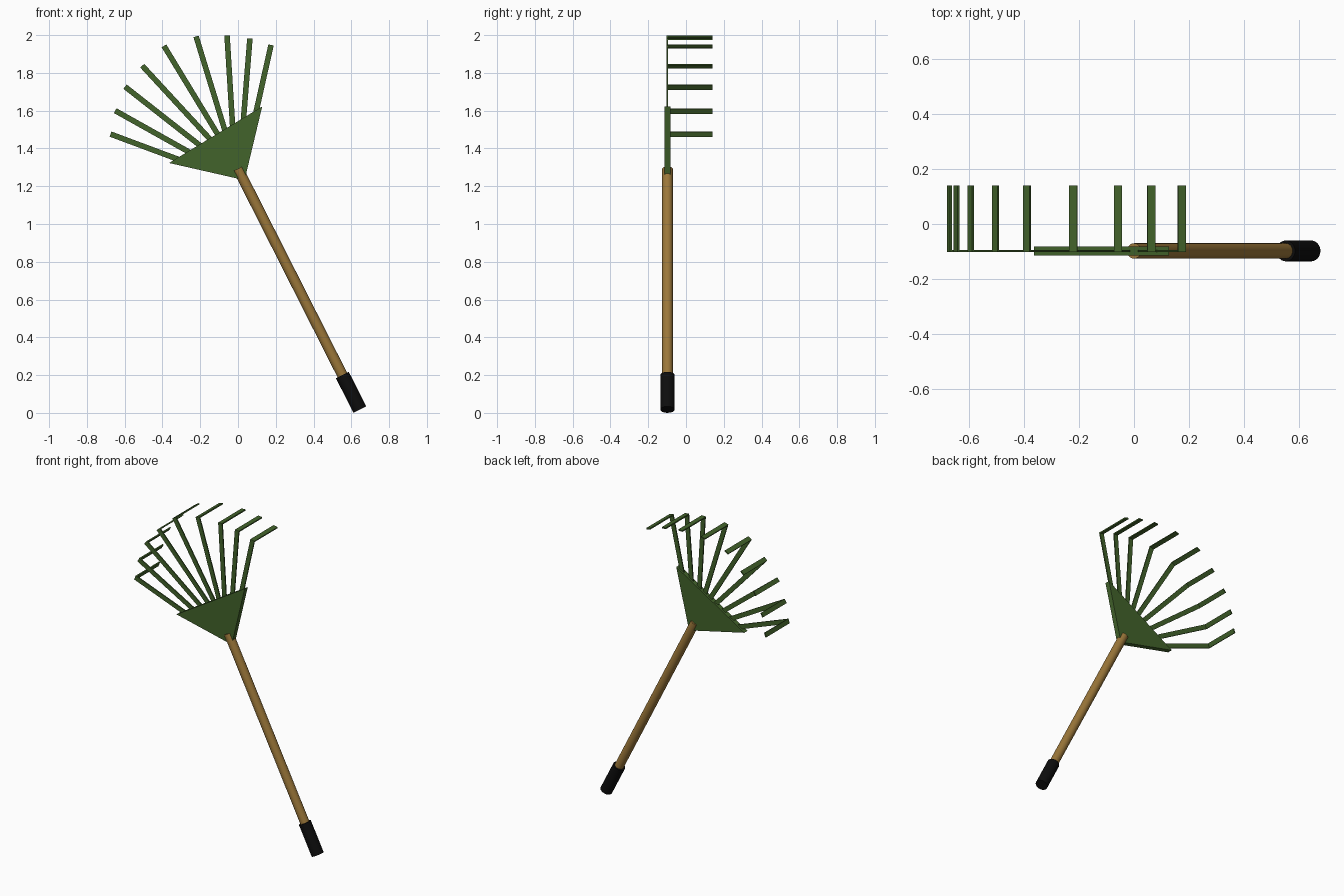
import bpy, bmesh
from mathutils import Vector

if "Cube" in bpy.data.objects:
    bpy.data.objects.remove(bpy.data.objects["Cube"])

Y = -0.098  # plane of the rake head and handle


def material(name, rgb):
    m = bpy.data.materials.new(name)
    m.diffuse_color = (*rgb, 1)
    m.use_nodes = True
    m.node_tree.nodes["Principled BSDF"].inputs["Base Color"].default_value = m.diffuse_color
    return m


GREEN = material("green", (0.055, 0.125, 0.024))
WOOD = material("wood", (0.33, 0.185, 0.042))
BLACK = material("black", (0.004, 0.004, 0.004))


def rod(name, a, b, radius, mat):
    d = b - a
    bpy.ops.mesh.primitive_cylinder_add(vertices=24, radius=radius, depth=d.length, location=(a + b) / 2)
    ob = bpy.context.object
    ob.name = name
    ob.rotation_euler = d.to_track_quat('Z', 'Y').to_euler()
    ob.data.materials.append(mat)
    bpy.ops.object.shade_smooth_by_angle()


def extruded(name, points, offset):
    """Flat polygon pushed along an offset vector."""
    bm = bmesh.new()
    face = bm.faces.new([bm.verts.new(p) for p in points])
    new = bmesh.ops.extrude_face_region(bm, geom=[face])["geom"]
    bmesh.ops.translate(bm, vec=offset, verts=[v for v in new if isinstance(v, bmesh.types.BMVert)])
    bmesh.ops.recalc_face_normals(bm, faces=bm.faces)
    me = bpy.data.meshes.new(name)
    bm.to_mesh(me)
    bm.free()
    ob = bpy.data.objects.new(name, me)
    bpy.context.collection.objects.link(ob)
    me.materials.append(GREEN)


# Handle and grip share one tilted axis
top, bottom = Vector((0, Y, 1.292)), Vector((0.645, Y, 0.0175))
axis = (top - bottom).normalized()
rod("handle", bottom + axis * 0.1, top, 0.028, WOOD)
rod("grip", bottom, bottom + axis * 0.205, 0.038, BLACK)

# Triangular head plate
extruded("head_plate",
         [(x, Y - 0.0165, z) for x, z in ((-0.365, 1.323), (0.035, 1.232), (0.128, 1.622))],
         Vector((0, 0.033, 0)))

# Fanned tines: (root x, root z, tip x, tip z), each with a prong bent to the back
TINES = [(-0.31, 1.34, -0.675, 1.476), (-0.25, 1.376, -0.65, 1.60),
         (-0.195, 1.411, -0.598, 1.727), (-0.147, 1.448, -0.507, 1.838),
         (-0.110, 1.479, -0.392, 1.943), (-0.071, 1.501, -0.222, 1.993),
         (-0.029, 1.525, -0.058, 1.998), (0.029, 1.555, 0.063, 1.982),
         (0.098, 1.604, 0.175, 1.948)]
WIDTH, T = 0.029, 0.008

for i, (rx, rz, tx, tz) in enumerate(TINES, 1):
    tip = Vector((tx, Y, tz))
    d = (tip - Vector((rx, Y, rz))).normalized()
    root = Vector((rx, Y, rz)) - d * 0.05
    side = Vector((-d.z, 0, d.x)) * WIDTH
    up, back = d * T, Vector((0, T, 0))
    front = Vector((0, -T / 2, 0))
    end = Vector((0, 0.14 - Y, 0))
    # L-shaped side profile swept across the strip width
    profile = [root + front, tip + front, tip + end, tip + end - up,
               tip - up + front + back, root + front + back]
    extruded(f"tine_{i}", [p - side / 2 for p in profile], side)
